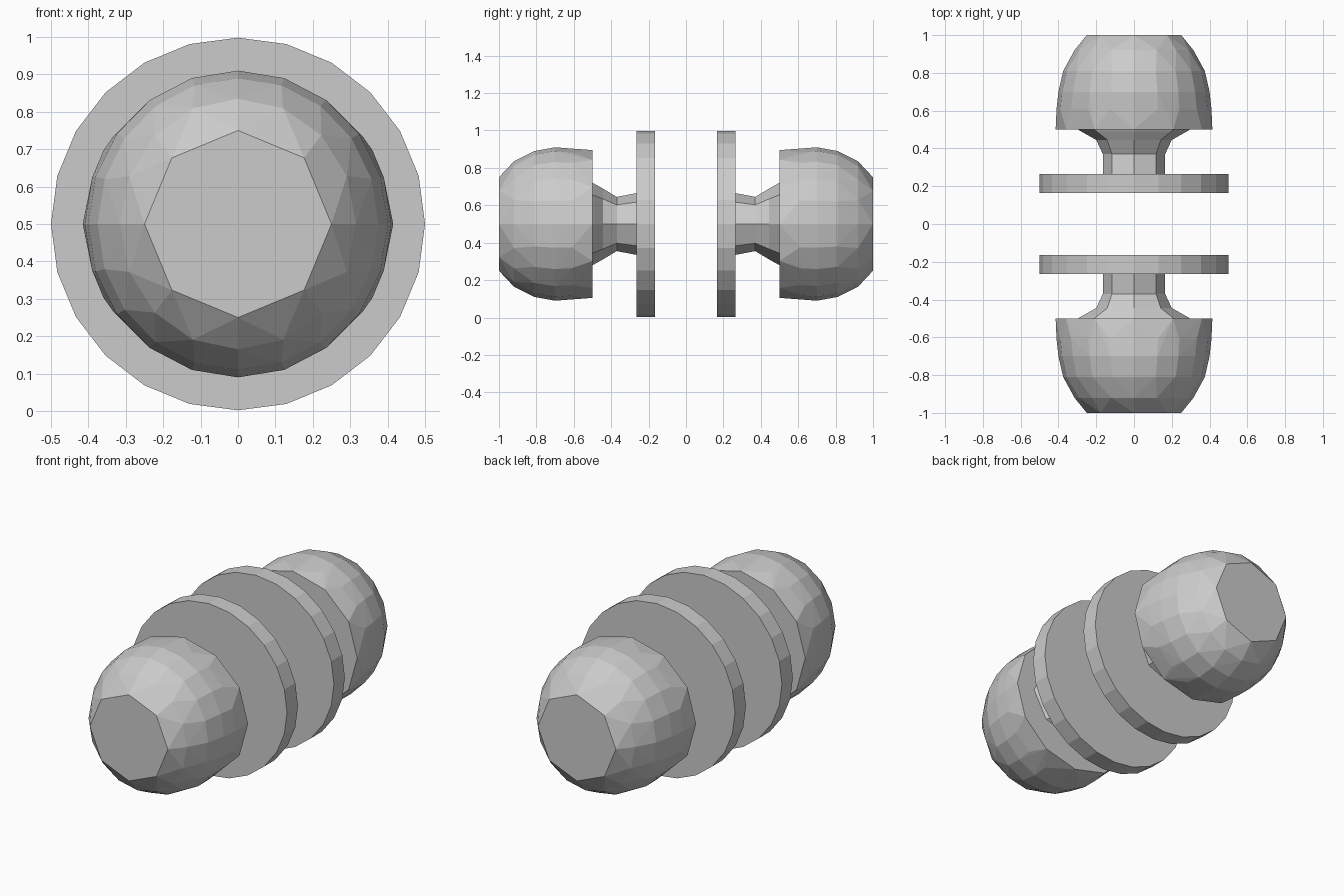
import bpy, bmesh
from math import sin, cos, pi

if "Cube" in bpy.data.objects:
    bpy.data.objects.remove(bpy.data.objects["Cube"])

AXIS_Z = 0.5


def ring(bm, y, rx, rz, sides):
    return [bm.verts.new((rx * sin(2 * pi * i / sides), y,
                          AXIS_Z + rz * cos(2 * pi * i / sides))) for i in range(sides)]


def finish(bm, name):
    bmesh.ops.recalc_face_normals(bm, faces=bm.faces[:])
    mesh = bpy.data.meshes.new(name)
    bm.to_mesh(mesh)
    bm.free()
    obj = bpy.data.objects.new(name, mesh)
    bpy.context.collection.objects.link(obj)
    # the second side of the door
    mirror = obj.modifiers.new("other_side", 'MIRROR')
    mirror.use_axis = (False, True, False)


def loft(name, rings):
    bm = bmesh.new()
    loops = [ring(bm, *r) for r in rings]
    n = len(loops[0])
    for a, b in zip(loops, loops[1:]):
        for i in range(n):
            j = (i + 1) % n
            bm.faces.new((a[i], a[j], b[j], b[i]))
    bm.faces.new(loops[0])
    bm.faces.new(loops[-1])
    finish(bm, name)


def hull(name, rings):
    bm = bmesh.new()
    for r in rings:
        ring(bm, *r)
    res = bmesh.ops.convex_hull(bm, input=bm.verts[:])
    loose = [v for v in bm.verts if not v.link_faces]
    bmesh.ops.delete(bm, geom=loose, context='VERTS')
    bmesh.ops.dissolve_limit(bm, angle_limit=0.01, verts=bm.verts[:], edges=bm.edges[:])
    finish(bm, name)


# round backing plates
loft("backplate", [(-0.265, 0.5, 0.498, 24), (-0.165, 0.5, 0.498, 24)])

# flared necks
loft("neck", [(-0.265, 0.165, 0.165, 8), (-0.37, 0.165, 0.145, 8),
              (-0.445, 0.20, 0.19, 8), (-0.49, 0.28, 0.215, 8), (-0.502, 0.30, 0.22, 8)])

# faceted knobs with an eight-sided flat end
hull("knob", [(-0.5, 0.415, 0.395, 12), (-0.61, 0.41, 0.402, 20), (-0.70, 0.40, 0.41, 20),
              (-0.81, 0.375, 0.39, 20), (-0.92, 0.315, 0.335, 16), (-1.0, 0.25, 0.25, 8)])
